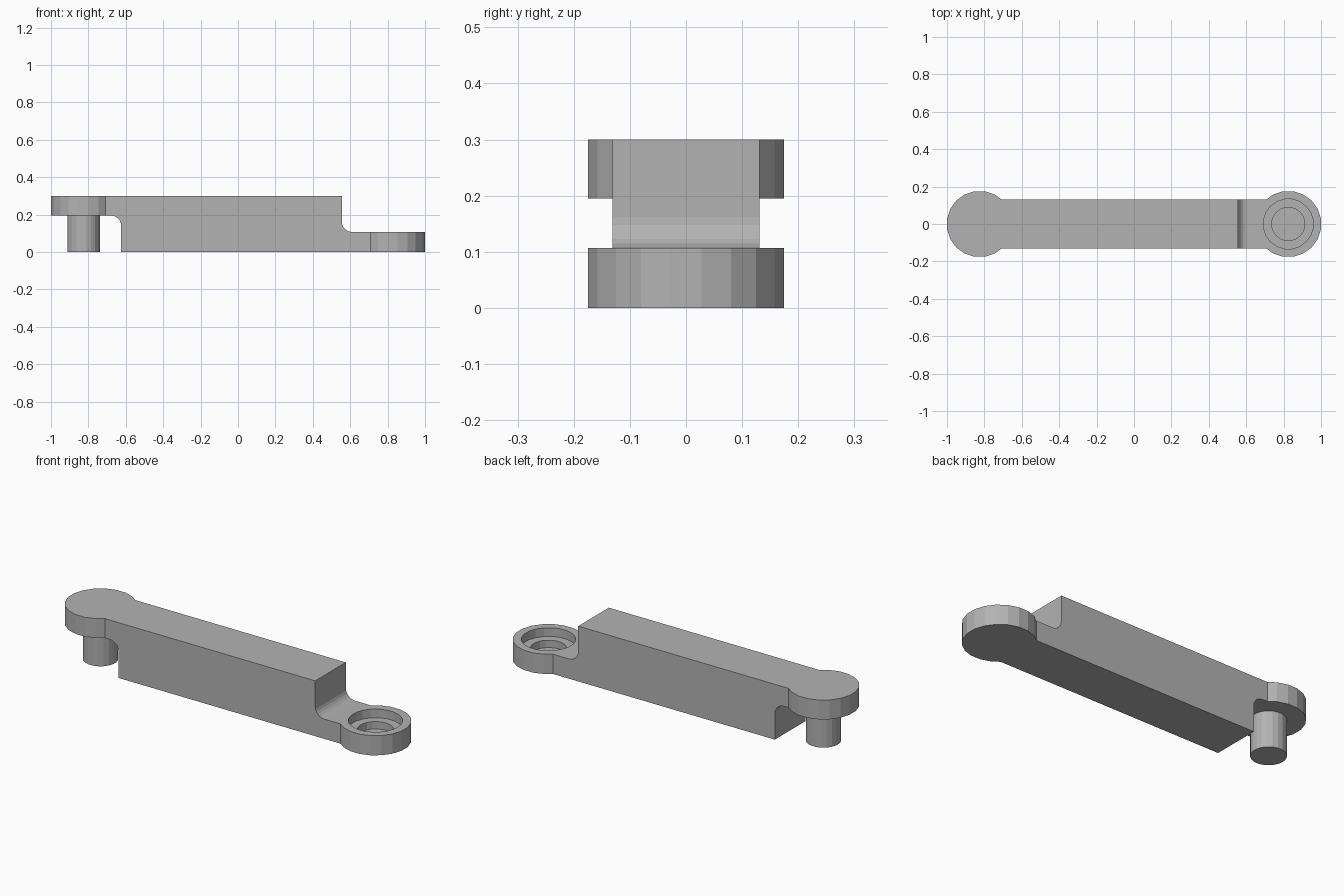
import bpy
import bmesh
from math import sin, cos, pi

cube = bpy.data.objects.get("Cube")
if cube:
    bpy.data.objects.remove(cube, do_unlink=True)

SIDES = 20
END_X = 0.825      # distance of both pivots from the middle
HALF_W = 0.131     # half width of the bar
TOP = 0.3
LOW = 0.107        # top of the socket end
HIGH = 0.195       # underside of the pin end
FILLET = 0.055

grey = bpy.data.materials.new("plain grey")
grey.diffuse_color = (0.45, 0.45, 0.45, 1)
grey.use_nodes = True
grey.node_tree.nodes["Principled BSDF"].inputs["Base Color"].default_value = (0.45, 0.45, 0.45, 1)


def prism(name, points, direction):
    """Extrude a closed outline along a direction into a solid."""
    bm = bmesh.new()
    face = bm.faces.new([bm.verts.new(p) for p in points])
    ext = bmesh.ops.extrude_face_region(bm, geom=[face])["geom"]
    bmesh.ops.translate(bm, vec=direction,
                        verts=[v for v in ext if isinstance(v, bmesh.types.BMVert)])
    bmesh.ops.recalc_face_normals(bm, faces=bm.faces)
    mesh = bpy.data.meshes.new(name)
    bm.to_mesh(mesh)
    bm.free()
    mesh.materials.append(grey)
    obj = bpy.data.objects.new(name, mesh)
    bpy.context.collection.objects.link(obj)
    return obj


def disc(name, x, radius, z0, z1):
    """Upright round solid whose flats face the main axes."""
    angles = [2 * pi * (i + 0.5) / SIDES for i in range(SIDES)]
    return prism(name, [(x + radius * cos(a), radius * sin(a), z0) for a in angles],
                 (0, 0, z1 - z0))


def combine(target, tool, operation):
    """Apply a boolean and discard the tool."""
    mod = target.modifiers.new(operation, 'BOOLEAN')
    mod.operation = operation
    mod.solver = 'EXACT'
    mod.object = tool
    bpy.context.view_layer.objects.active = target
    bpy.ops.object.modifier_apply(modifier=mod.name)
    bpy.data.objects.remove(tool, do_unlink=True)


def fillet(cx, cz, start, steps=6):
    """Quarter arc running clockwise from the start angle."""
    arc = [start - pi / 2 * i / steps for i in range(steps + 1)]
    return [(cx + FILLET * cos(a), cz + FILLET * sin(a)) for a in arc]


# Stepped bar with a filleted notch at each end
right_arc = fillet(0.555 + FILLET, LOW + FILLET, -pi / 2)
left_arc = fillet(-0.625 - FILLET, HIGH - FILLET, pi / 2)
outline = ([(-END_X, TOP), (-END_X, HIGH)] + left_arc
           + [(-0.625, 0), (END_X, 0), (END_X, LOW)] + right_arc + [(0.555, TOP)])
link_arm = prism("link_arm", [(x, -HALF_W, z) for x, z in outline], (0, 2 * HALF_W, 0))

# Round ends
combine(link_arm, disc("pin_end", -END_X, 0.177, HIGH, TOP), 'UNION')
combine(link_arm, disc("socket_end", END_X, 0.177, 0, LOW), 'UNION')

# Stepped blind socket
combine(link_arm, disc("socket_cutter", END_X, 0.134, 0.06, 0.2), 'DIFFERENCE')
combine(link_arm, disc("bore_cutter", END_X, 0.089, 0.02, 0.2), 'DIFFERENCE')

# Pivot pin, seated slightly into the arm
pivot_pin = disc("pivot_pin", -END_X, 0.087, 0, HIGH + 0.01)
